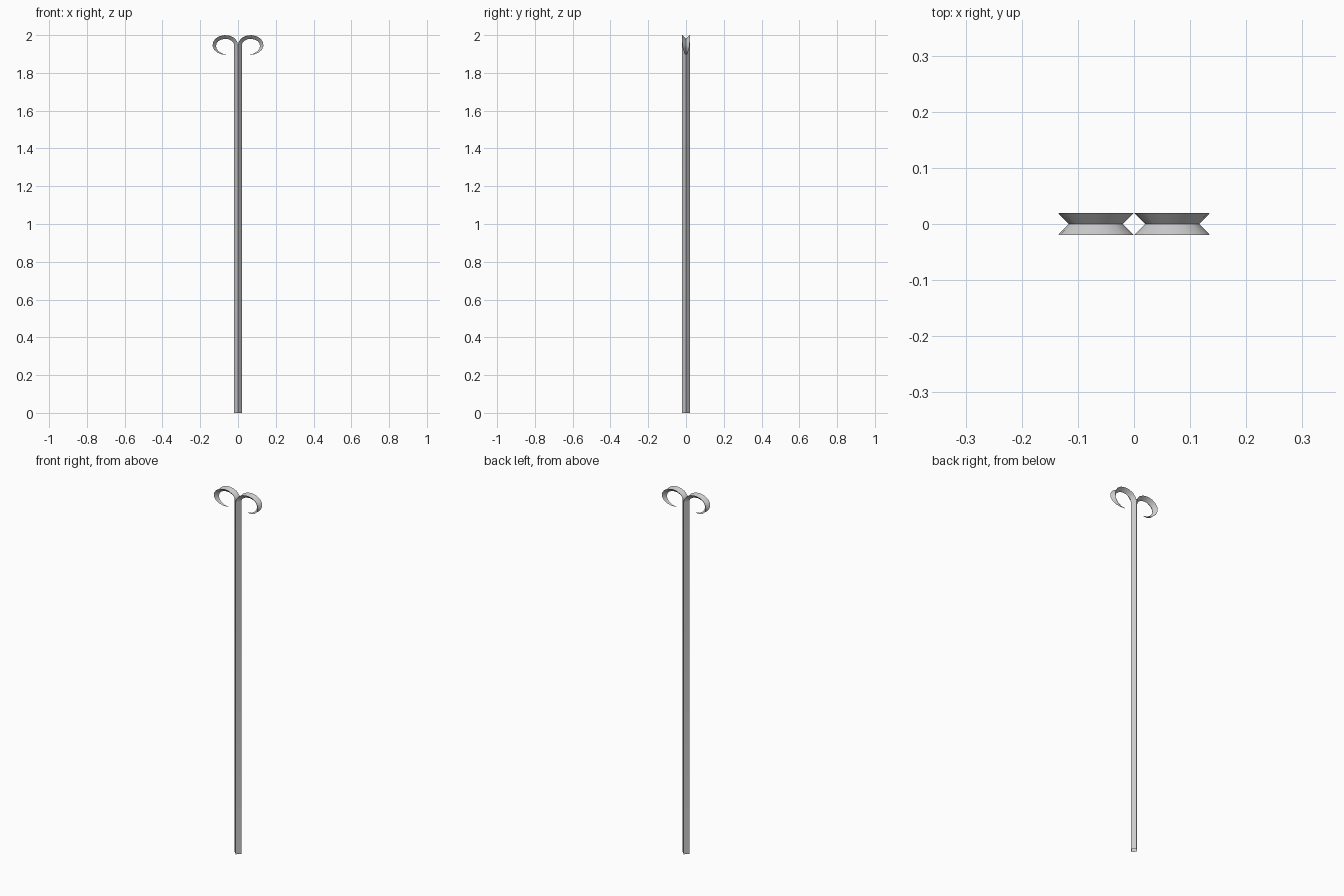
import bpy, math

if "Cube" in bpy.data.objects:
    bpy.data.objects.remove(bpy.data.objects["Cube"])

W = 0.02                       # half width of the folded strip
CX, CZ = 0.0675, 1.948         # centre of the curl
RX, RZ = 0.0675, 0.052         # outer radii of the curl
STEPS = 12


def strip_rows():
    """Rows of (outer point, ridge point, half width) in the xz plane."""
    rows = [((0, 0), (W, 0), W)]
    for i in range(STEPS + 1):
        a = math.radians(180 - 280 * i / STEPS)
        # the strip tapers to a point over the last part of the curl
        t = 1.0 if a > 0 else max(0.03, 1 + a / math.radians(100))
        c, s = math.cos(a), math.sin(a)
        outer = (CX + RX * c, CZ + RZ * s)
        ridge = (CX + (RX - W * t) * c, CZ + (RZ - W * t) * s)
        rows.append((outer, ridge, W * t))
    return rows


def folded_strip(name, side):
    verts, faces = [], []
    for (ox, oz), (rx, rz), w in strip_rows():
        verts += [(side * ox, -w, oz), (side * rx, 0, rz), (side * ox, w, oz)]
    for r in range(len(verts) // 3 - 1):
        for k in range(2):
            a = r * 3 + k
            f = (a, a + 1, a + 4, a + 3)
            faces.append(f if side > 0 else f[::-1])
    me = bpy.data.meshes.new(name)
    me.from_pydata(verts, [], faces)
    ob = bpy.data.objects.new(name, me)
    bpy.context.collection.objects.link(ob)
    # smooth along the curl, crisp along the fold
    bpy.ops.object.select_all(action='DESELECT')
    ob.select_set(True)
    bpy.context.view_layer.objects.active = ob
    bpy.ops.object.shade_smooth_by_angle(angle=math.radians(40))


# two V-folded strips form the hollow square stem and curl apart at the top
folded_strip("right_stem_and_curl", 1)
folded_strip("left_stem_and_curl", -1)
